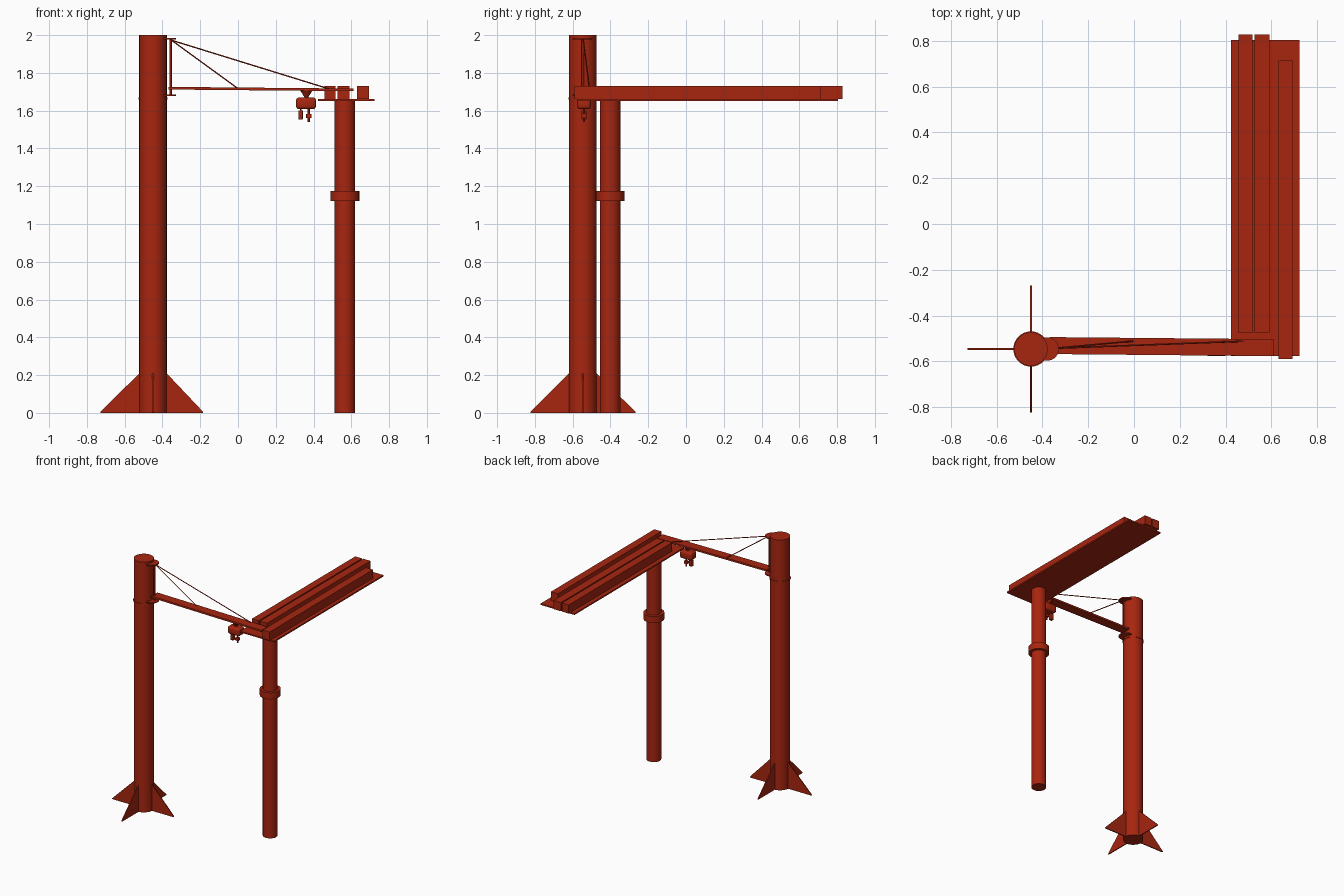
import bpy, bmesh, math
from mathutils import Vector

if "Cube" in bpy.data.objects:
    bpy.data.objects.remove(bpy.data.objects["Cube"])

red = bpy.data.materials.new("oxide red paint")
red.diffuse_color = (0.39, 0.019, 0.005, 1)
red.use_nodes = True
red.node_tree.nodes["Principled BSDF"].inputs["Base Color"].default_value = red.diffuse_color


def finish(name, bm, smooth=False):
    bmesh.ops.recalc_face_normals(bm, faces=bm.faces)
    me = bpy.data.meshes.new(name)
    bm.to_mesh(me)
    bm.free()
    me.materials.append(red)
    ob = bpy.data.objects.new(name, me)
    bpy.context.collection.objects.link(ob)
    if smooth:
        bpy.ops.object.select_all(action='DESELECT')
        ob.select_set(True)
        bpy.context.view_layer.objects.active = ob
        bpy.ops.object.shade_smooth_by_angle(angle=math.radians(35))
    return ob


def box(name, x0, x1, y0, y1, z0, z1, bevel=0):
    bm = bmesh.new()
    bmesh.ops.create_cube(bm, size=1)
    for v in bm.verts:
        v.co = ((x0 + x1) / 2 + v.co.x * (x1 - x0),
                (y0 + y1) / 2 + v.co.y * (y1 - y0),
                (z0 + z1) / 2 + v.co.z * (z1 - z0))
    if bevel:
        bmesh.ops.bevel(bm, geom=bm.edges[:], offset=bevel, segments=3,
                        profile=0.5, affect='EDGES')
    return finish(name, bm, bevel > 0)


def rod(name, a, b, r, sides=32, r2=None):
    a, b = Vector(a), Vector(b)
    d = b - a
    bm = bmesh.new()
    bmesh.ops.create_cone(bm, cap_ends=True, segments=sides, radius1=r,
                          radius2=r if r2 is None else r2, depth=d.length)
    rot = Vector((0, 0, 1)).rotation_difference(d).to_matrix()
    for v in bm.verts:
        v.co = rot @ v.co + (a + b) / 2
    return finish(name, bm, sides > 8)


def post(name, x, y, z0, z1, r, sides=32, r2=None):
    return rod(name, (x, y, z0), (x, y, z1), r, sides, r2)


# Mast with thin band
MX, MY = -0.45, -0.546
post("mast", MX, MY, 0, 2, 0.073)
post("mast_band", MX, MY, 1.66, 1.67, 0.077)

# Four triangular base fins
for i in range(4):
    a = i * math.pi / 2
    out = Vector((math.cos(a), math.sin(a), 0))
    side = Vector((-out.y, out.x, 0)) * 0.004
    reach = 0.265 if i == 0 else 0.278
    bm = bmesh.new()
    rings = []
    for s in (-1, 1):
        rings.append([bm.verts.new(Vector((MX, MY, z)) + out * d + side * s)
                      for d, z in ((0.05, 0), (reach, 0), (reach, 0.006),
                                   (0.072, 0.21), (0.05, 0.21))])
    for r in rings:
        bm.faces.new(r)
    for k in range(5):
        n = (k + 1) % 5
        bm.faces.new((rings[0][k], rings[0][n], rings[1][n], rings[1][k]))
    finish("base_fin", bm)

# Pivot brackets and pivot rod
for z in (1.678, 1.976):
    post("pivot_bracket", -0.379, MY, z, z + 0.008, 0.051)
post("pivot_rod", -0.356, MY, 1.68, 1.98, 0.006, 12)

# Jib arm: a slightly sloping, slightly turned flat beam
arm = box("jib_arm", -0.367, 0.611, -0.037, 0.037, -0.007, 0.007)
for v in arm.data.vertices:
    t = (v.co.x + 0.367) / 0.978
    v.co.y += -0.531 - 0.009 * t
    v.co.z += 1.719 - 0.009 * t

# Tie rods
top = (-0.352, -0.543, 1.973)
rod("short_tie_rod", top, (0.0, -0.511, 1.717), 0.0035, 8)
rod("long_tie_rod", top, (0.48, -0.512, 1.716), 0.0035, 8)

# Hoist: trolley, rounded body, control box, hook
HY = -0.54
post("hoist_trolley", 0.362, HY, 1.668, 1.706, 0.008, 16, 0.032)
box("hoist_body", 0.307, 0.413, HY - 0.036, HY + 0.036, 1.608, 1.67, 0.016)
post("control_cable", 0.331, HY, 1.59, 1.62, 0.004, 8)
box("control_box", 0.319, 0.343, HY - 0.012, HY + 0.012, 1.553, 1.602, 0.003)
post("hook_cable", 0.375, HY, 1.57, 1.62, 0.006, 8)
box("hook_block", 0.361, 0.389, HY - 0.013, HY + 0.013, 1.56, 1.583, 0.003)
post("hook_tip", 0.375, HY, 1.54, 1.562, 0.006, 8)

# Support column and collar
post("support_column", 0.566, -0.402, 0, 1.655, 0.054)
post("column_collar", 0.566, -0.402, 1.122, 1.174, 0.076)

# Deck plate with three long beams
box("deck_plate", 0.423, 0.723, -0.577, 0.804, 1.65, 1.661)
for x0, x1, y0 in ((0.457, 0.517, -0.477), (0.527, 0.591, -0.477),
                   (0.631, 0.693, -0.59)):
    box("deck_beam", x0, x1, y0, y0 + 1.305, 1.661, 1.73)
